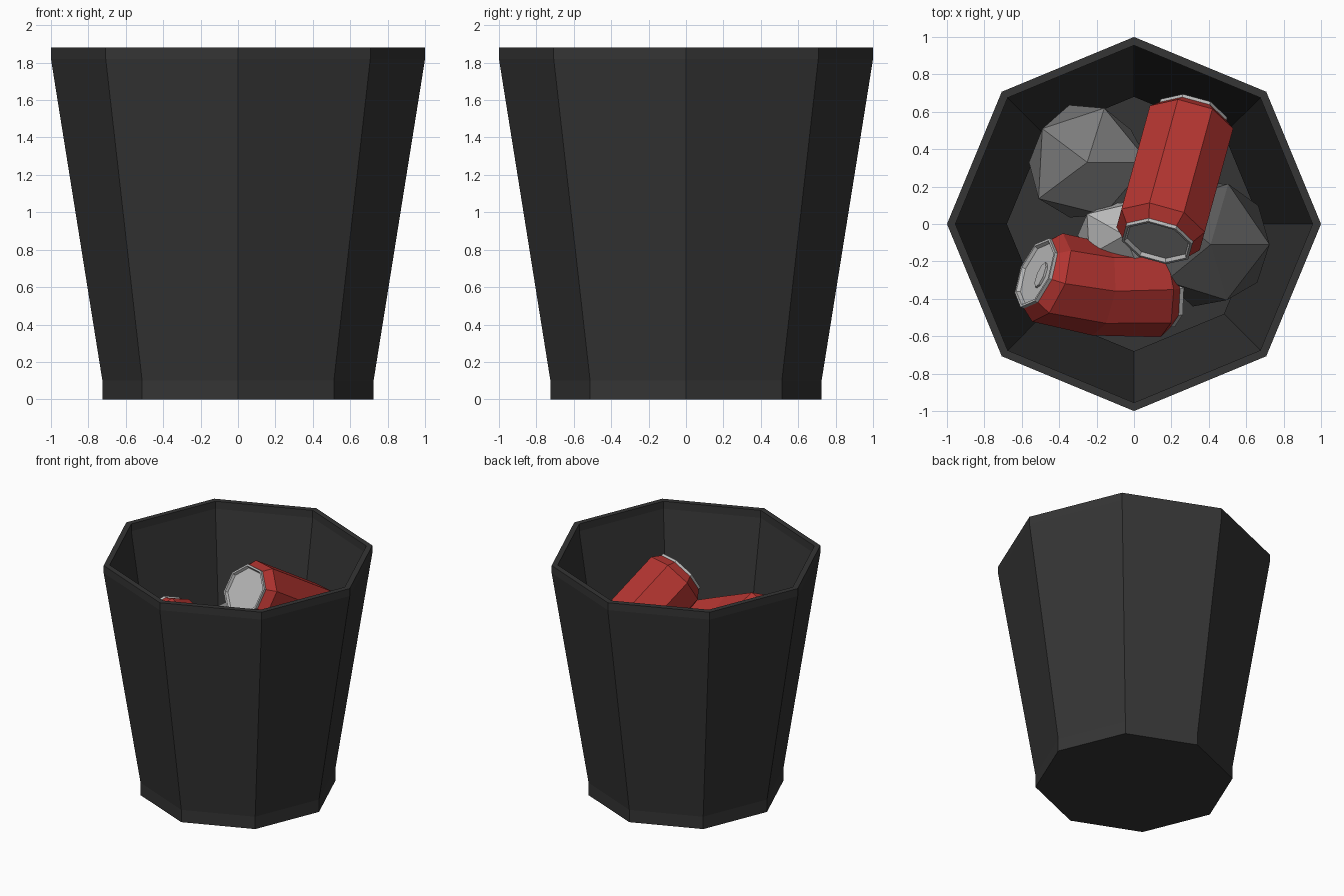
import bpy, bmesh, random
from math import sin, cos, pi
from mathutils import Vector

if "Cube" in bpy.data.objects:
    bpy.data.objects.remove(bpy.data.objects["Cube"])


def material(name, rgb):
    m = bpy.data.materials.new(name)
    m.diffuse_color = (*rgb, 1)
    m.use_nodes = True
    m.node_tree.nodes["Principled BSDF"].inputs["Base Color"].default_value = m.diffuse_color
    return m


DARK = material("dark_plastic", (0.035, 0.035, 0.035))
RED = material("red_paint", (0.45, 0.035, 0.03))
SILVER = material("silver_metal", (0.5, 0.5, 0.5))
PAPER = material("paper_grey", (0.2, 0.2, 0.2))
PAPER_DARK = material("paper_dark_grey", (0.1, 0.1, 0.1))
PAPER_LIGHT = material("paper_light", (0.5, 0.5, 0.5))


def finish(name, bm, mats):
    bmesh.ops.recalc_face_normals(bm, faces=bm.faces)
    me = bpy.data.meshes.new(name)
    bm.to_mesh(me)
    bm.free()
    for m in mats:
        me.materials.append(m)
    ob = bpy.data.objects.new(name, me)
    bpy.context.collection.objects.link(ob)
    return ob


def loft(name, rings, mats, slots=None, roll=0.0, sides=8):
    """Skin polygon rings given as (centre, side, up, radius); cap both ends."""
    bm = bmesh.new()
    loops = [[bm.verts.new(c + r * (cos(2 * pi * i / sides + roll) * s
                                    + sin(2 * pi * i / sides + roll) * u))
              for i in range(sides)] for c, s, u, r in rings]
    for k, (a, b) in enumerate(zip(loops, loops[1:])):
        for i in range(sides):
            j = (i + 1) % sides
            f = bm.faces.new((a[i], a[j], b[j], b[i]))
            f.material_index = slots[k] if slots else 0
    for loop in (loops[0], loops[-1]):
        f = bm.faces.new(loop)
        f.material_index = 1 if slots else 0
    return finish(name, bm, mats)


# Octagonal bin: outer wall, rim, inner wall and floor
X, Y, Z = Vector((1, 0, 0)), Vector((0, 1, 0)), Vector((0, 0, 1))
profile = [(0.725, 0), (0.725, 0.10), (1.0, 1.82), (1.0, 1.88),
           (0.955, 1.88), (0.955, 1.82), (0.68, 0.10), (0.68, 0.06)]
loft("bin", [(Z * z, X, Y, r) for r, z in profile], [DARK])


# Cans: shared profile of (fraction along, inset along axis, radius)
CAN = [(0, 0.02, 0.175), (0, 0, 0.185), (0, 0, 0.2), (0, 0.02, 0.2),
       (0, 0.085, 0.25), (0.5, 0, 0.25), (1, -0.07, 0.25),
       (1, -0.02, 0.2), (1, 0, 0.2), (1, 0, 0.185), (1, -0.02, 0.175)]
SLOTS = [1, 1, 1, 0, 0, 0, 0, 1, 1, 1]


def can(name, start, control, end, roll):
    p, q, e = Vector(start), Vector(control), Vector(end)
    length = (e - p).length
    rings = []
    for frac, inset, r in CAN:
        t = frac + inset / length
        c = p * (1 - t) ** 2 + q * 2 * t * (1 - t) + e * t * t
        tangent = ((q - p) * (1 - t) + (e - q) * t).normalized()
        side = tangent.cross(Z).normalized()
        rings.append((c, side, side.cross(tangent), r))
    loft(name, rings, [RED, SILVER], SLOTS, roll)
    return rings[0]


can("upper_can", (0.123, -0.10, 1.67), (0.217, 0.24, 1.45), (0.31, 0.58, 1.23), pi / 8)
c, side, up, _ = can("lower_can", (-0.53, -0.26, 1.36), (-0.22, -0.39, 1.21),
                     (0.20, -0.35, 1.06), 0)

# Pull tab on the lower can's lid
out = side.cross(up).normalized()
if out.x > 0:
    out = -out
tab_c = c + up * 0.06
loft("pull_tab", [(tab_c + out * h, side * 1.3, up * 0.8, 0.055) for h in (0, 0.012)],
     [SILVER])


# Crumpled paper balls
def paper(name, centre, size, seed, mat):
    rng = random.Random(seed)
    bm = bmesh.new()
    bmesh.ops.create_icosphere(bm, subdivisions=1, radius=1)
    for v in bm.verts:
        v.co *= rng.uniform(0.94, 1.08)
        v.co = Vector(a * b for a, b in zip(v.co, size)) + Vector(centre)
    finish(name, bm, [mat])


paper("paper_ball_back", (-0.25, 0.33, 1.02), (0.34, 0.35, 0.33), 3, PAPER)
paper("paper_ball_right", (0.41, -0.11, 1.12), (0.33, 0.37, 0.33), 5, PAPER_DARK)
paper("paper_ball_middle", (-0.05, -0.06, 1.15), (0.27, 0.21, 0.27), 8, PAPER_LIGHT)
